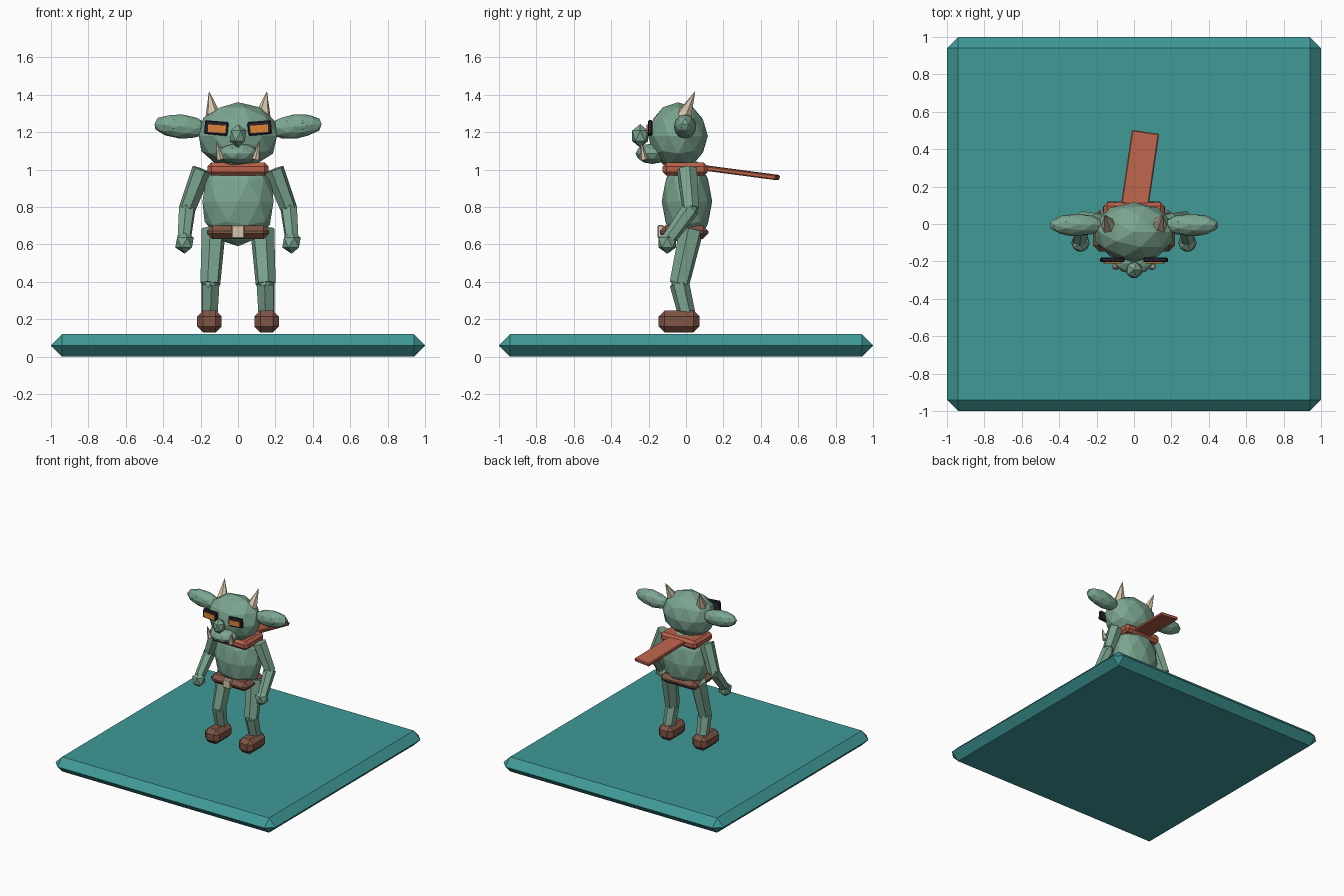
import bpy, bmesh
from mathutils import Vector, Matrix, Euler

if "Cube" in bpy.data.objects:
    bpy.data.objects.remove(bpy.data.objects["Cube"])


def material(name, rgb):
    m = bpy.data.materials.new(name)
    m.diffuse_color = (*rgb, 1)
    m.use_nodes = True
    m.node_tree.nodes["Principled BSDF"].inputs["Base Color"].default_value = m.diffuse_color
    return m


TEAL = material("teal", (0.05, 0.32, 0.31))
SKIN = material("green skin", (0.20, 0.38, 0.28))
RED = material("scarf red", (0.48, 0.12, 0.07))
BROWN = material("leather brown", (0.21, 0.09, 0.06))
BONE = material("bone", (0.66, 0.56, 0.40))
ORANGE = material("eye orange", (0.72, 0.23, 0.04))
DARK = material("dark frame", (0.02, 0.017, 0.03))


def finish(bm, name, mat):
    bmesh.ops.recalc_face_normals(bm, faces=bm.faces)
    me = bpy.data.meshes.new(name)
    bm.to_mesh(me)
    bm.free()
    me.materials.append(mat)
    ob = bpy.data.objects.new(name, me)
    bpy.context.collection.objects.link(ob)
    return ob


def box(name, loc, size, mat, bevel=0.0, rot=(0, 0, 0)):
    bm = bmesh.new()
    bmesh.ops.create_cube(bm, size=1)
    bmesh.ops.scale(bm, vec=size, verts=bm.verts)
    if bevel:
        bmesh.ops.bevel(bm, geom=bm.edges[:], offset=bevel, segments=1,
                        profile=0.5, affect='EDGES')
    bm.transform(Matrix.Translation(loc) @ Euler(rot).to_matrix().to_4x4())
    return finish(bm, name, mat)


def ball(name, loc, radii, mat, detail=2, rot=(0, 0, 0)):
    bm = bmesh.new()
    bmesh.ops.create_icosphere(bm, subdivisions=detail, radius=1)
    bmesh.ops.scale(bm, vec=radii, verts=bm.verts)
    bm.transform(Matrix.Translation(loc) @ Euler(rot).to_matrix().to_4x4())
    return finish(bm, name, mat)


def taper(name, a, b, r1, r2, mat, sides=6):
    """Tapered prism between two points."""
    a, b = Vector(a), Vector(b)
    d = b - a
    bm = bmesh.new()
    bmesh.ops.create_cone(bm, cap_ends=True, segments=sides, radius1=r1,
                          radius2=r2, depth=d.length)
    bmesh.ops.remove_doubles(bm, verts=bm.verts, dist=1e-5)
    bm.transform(Matrix.Translation((a + b) / 2)
                 @ d.to_track_quat('Z', 'Y').to_matrix().to_4x4())
    return finish(bm, name, mat)


# Ground slab
box("base_slab", (0, 0, 0.06), (2, 2, 0.12), TEAL, 0.0595)

# Body, belt and scarf
ball("torso", (0, 0.005, 0.83), (0.2, 0.135, 0.24), SKIN)
box("belt", (0, -0.01, 0.665), (0.334, 0.26, 0.072), BROWN, 0.03)
box("belt_buckle", (0, -0.135, 0.667), (0.07, 0.035, 0.072), BONE, 0.006)
box("scarf_collar", (0, -0.005, 1.002), (0.325, 0.24, 0.07), RED, 0.02)
box("scarf_tail", (0.033, 0.295, 0.983), (0.147, 0.40, 0.027), RED, 0.006,
    (-0.13, 0, -0.145))

# Head, muzzle and nose
ball("head", (0, -0.043, 1.18), (0.22, 0.16, 0.18), SKIN)
ball("muzzle", (0, -0.18, 1.085), (0.115, 0.09, 0.055), SKIN)
ball("nose", (0, -0.245, 1.18), (0.05, 0.05, 0.063), SKIN, 1)

for s, side in ((-1, "left"), (1, "right")):
    # Ears with raised inner fold
    ball(side + "_ear", (s * 0.305, -0.005, 1.23), (0.15, 0.06, 0.065),
         SKIN, 2, (0, -s * 0.10, 0))
    ball(side + "_inner_ear", (s * 0.32, -0.035, 1.23), (0.085, 0.03, 0.03),
         SKIN, 2, (0, -s * 0.10, 0))
    # Horns and tusks
    taper(side + "_horn", (s * 0.132, -0.012, 1.285), (s * 0.155, 0.05, 1.42),
          0.044, 0, BONE)
    taper(side + "_tusk", (s * 0.095, -0.225, 1.055), (s * 0.115, -0.24, 1.155),
          0.022, 0, BONE)
    # Eyes in dark frames
    box(side + "_eye_frame", (s * 0.116, -0.192, 1.222), (0.126, 0.025, 0.074),
        DARK, 0.006, (0, -s * 0.09, 0))
    box(side + "_eye", (s * 0.113, -0.207, 1.218), (0.095, 0.009, 0.04),
        ORANGE, 0, (0, -s * 0.07, 0))
    # Arms
    elbow = (s * 0.272, 0.025, 0.79)
    taper(side + "_upper_arm", (s * 0.192, 0.005, 1.0), elbow, 0.056, 0.046, SKIN)
    ball(side + "_elbow", elbow, (0.043,) * 3, SKIN, 1)
    taper(side + "_forearm", elbow, (s * 0.288, -0.09, 0.63), 0.047, 0.038, SKIN)
    ball(side + "_hand", (s * 0.286, -0.1, 0.61), (0.055, 0.055, 0.06), SKIN, 1)
    # Legs and boots
    knee = (s * 0.148, -0.035, 0.39)
    taper(side + "_thigh", (s * 0.13, 0.03, 0.68), knee, 0.066, 0.055, SKIN)
    ball(side + "_knee", knee, (0.05,) * 3, SKIN, 1)
    taper(side + "_shin", knee, (s * 0.153, 0.01, 0.2), 0.053, 0.046, SKIN)
    box(side + "_boot", (s * 0.153, -0.037, 0.188), (0.132, 0.22, 0.118),
        BROWN, 0.033)
